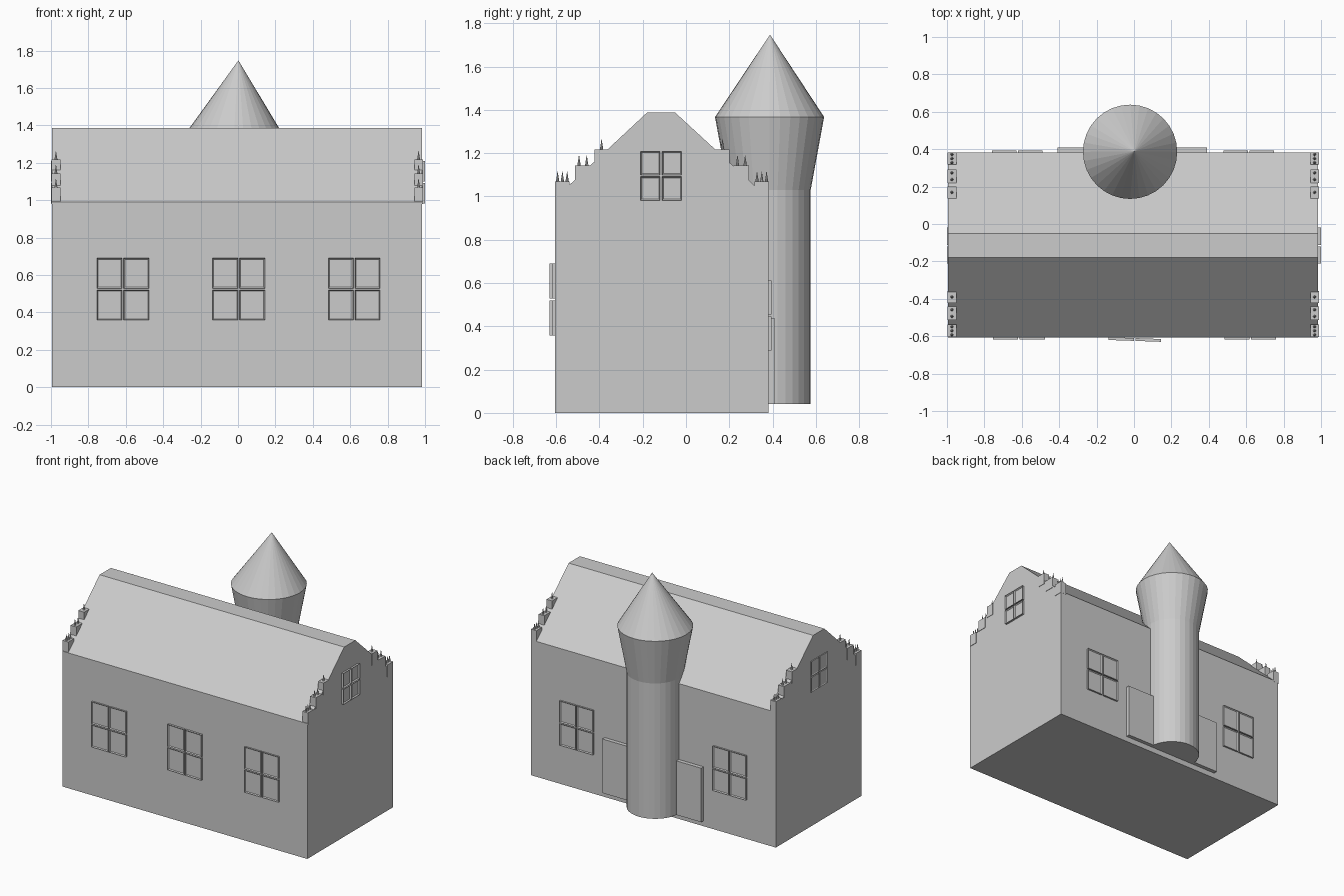
import bpy, bmesh, math
from mathutils import Matrix, Vector

if "Cube" in bpy.data.objects:
    bpy.data.objects.remove(bpy.data.objects["Cube"])

grey = bpy.data.materials.new("plain grey")
grey.diffuse_color = (0.6, 0.6, 0.6, 1)
grey.use_nodes = True
grey.node_tree.nodes["Principled BSDF"].inputs["Base Color"].default_value = grey.diffuse_color


def finish(name, bm):
    bmesh.ops.recalc_face_normals(bm, faces=bm.faces[:])
    mesh = bpy.data.meshes.new(name)
    bm.to_mesh(mesh)
    bm.free()
    mesh.materials.append(grey)
    obj = bpy.data.objects.new(name, mesh)
    bpy.context.collection.objects.link(obj)
    return obj


def add_box(bm, lo, hi):
    lo, hi = Vector(lo), Vector(hi)
    m = Matrix.Translation((lo + hi) / 2) @ Matrix.Diagonal((*(hi - lo), 1))
    return bmesh.ops.create_cube(bm, size=1, matrix=m)["verts"]


# House: gable profile with a flat ridge, extruded along x
X0, X1 = -0.994, 0.985
profile = [(-0.606, 0), (0.382, 0), (0.382, 0.99), (-0.05, 1.387),
           (-0.18, 1.387), (-0.606, 0.99)]
bm = bmesh.new()
face = bm.faces.new([bm.verts.new((X0, y, z)) for y, z in profile])
ext = bmesh.ops.extrude_face_region(bm, geom=[face])["geom"]
bmesh.ops.translate(bm, vec=(X1 - X0, 0, 0),
                    verts=[g for g in ext if isinstance(g, bmesh.types.BMVert)])
finish("house", bm)


# Window: four panes with raised rims, built facing -y around its own centre
def window(name, loc, w, h, angle, depth):
    bm = bmesh.new()
    gap = 0.004
    for sx in (-1, 1):
        for sz in (-1, 1):
            xs = sorted((sx * gap, sx * w / 2))
            zs = sorted((sz * gap, sz * h / 2))
            add_box(bm, (xs[0], -depth, zs[0]), (xs[1], 0.004, zs[1]))
    bm.normal_update()
    fronts = [f for f in bm.faces if f.normal.y < -0.9]
    bmesh.ops.inset_individual(bm, faces=fronts, thickness=0.009,
                               depth=-depth * 0.6)
    obj = finish(name, bm)
    obj.location = loc
    obj.rotation_euler.z = math.radians(angle)


window("front_window_left", (-0.615, -0.606, 0.524), 0.28, 0.332, 0, 0.011)
window("front_window_middle", (0.004, -0.614, 0.524), 0.28, 0.332, -2, 0.011)
window("front_window_right", (0.621, -0.606, 0.524), 0.276, 0.332, 0, 0.011)
window("back_window_left", (-0.625, 0.382, 0.45), 0.27, 0.325, 180, 0.012)
window("back_window_right", (0.613, 0.382, 0.45), 0.27, 0.325, 180, 0.012)
window("gable_window_left", (X0, -0.115, 1.095), 0.19, 0.226, -90, 0.006)
window("gable_window_right", (X1, -0.115, 1.095), 0.19, 0.226, 90, 0.015)

# Back doors either side of the tower
for name, a, b in (("back_door_left", -0.41, -0.03), ("back_door_right", -0.01, 0.39)):
    bm = bmesh.new()
    add_box(bm, (a, 0.375, 0.04), (b, 0.41, 0.435))
    finish(name, bm)

# Tower: straight shaft, flared top and cone roof
SIDES = 32
CX, CY = -0.021, 0.386
bm = bmesh.new()
rings = []
for r, z in ((0.19, 0.04), (0.19, 1.03), (0.252, 1.367)):
    rings.append([bm.verts.new((CX + r * math.cos(2 * math.pi * i / SIDES),
                                CY + r * math.sin(2 * math.pi * i / SIDES), z))
                  for i in range(SIDES)])
tip = bm.verts.new((0.002, 0.388, 1.747))
bm.faces.new(rings[0])
for i in range(SIDES):
    j = (i + 1) % SIDES
    for a, b in zip(rings, rings[1:]):
        bm.faces.new((a[i], a[j], b[j], b[i]))
    bm.faces.new((rings[-1][i], rings[-1][j], tip))
finish("tower", bm)

# Stepped gable blocks with 3, 2 and 1 spikes, on all four roof edges
steps = [(0.0, 0.066, 0.98, 1.068, 3), (0.092, 0.163, 1.06, 1.143, 2),
         (0.182, 0.246, 1.13, 1.217, 1)]
for xname, xa, xb in (("left", -0.997, -0.95), ("right", 0.943, 0.988)):
    for yname, edge, s in (("front", -0.604, 1), ("back", 0.383, -1)):
        bm = bmesh.new()
        for d0, d1, z0, z1, count in steps:
            ys = sorted((edge + s * d0, edge + s * d1))
            add_box(bm, (xa, ys[0], z0), (xb, ys[1], z1))
            for k in range(count):
                y = ys[0] + (ys[1] - ys[0]) * (k + 0.5) / count
                bmesh.ops.create_cone(
                    bm, cap_ends=True, segments=8, radius1=0.008, radius2=0.0005,
                    depth=0.048,
                    matrix=Matrix.Translation(((xa + xb) / 2, y, z1 + 0.023)))
        finish(f"gable_steps_{yname}_{xname}", bm)
